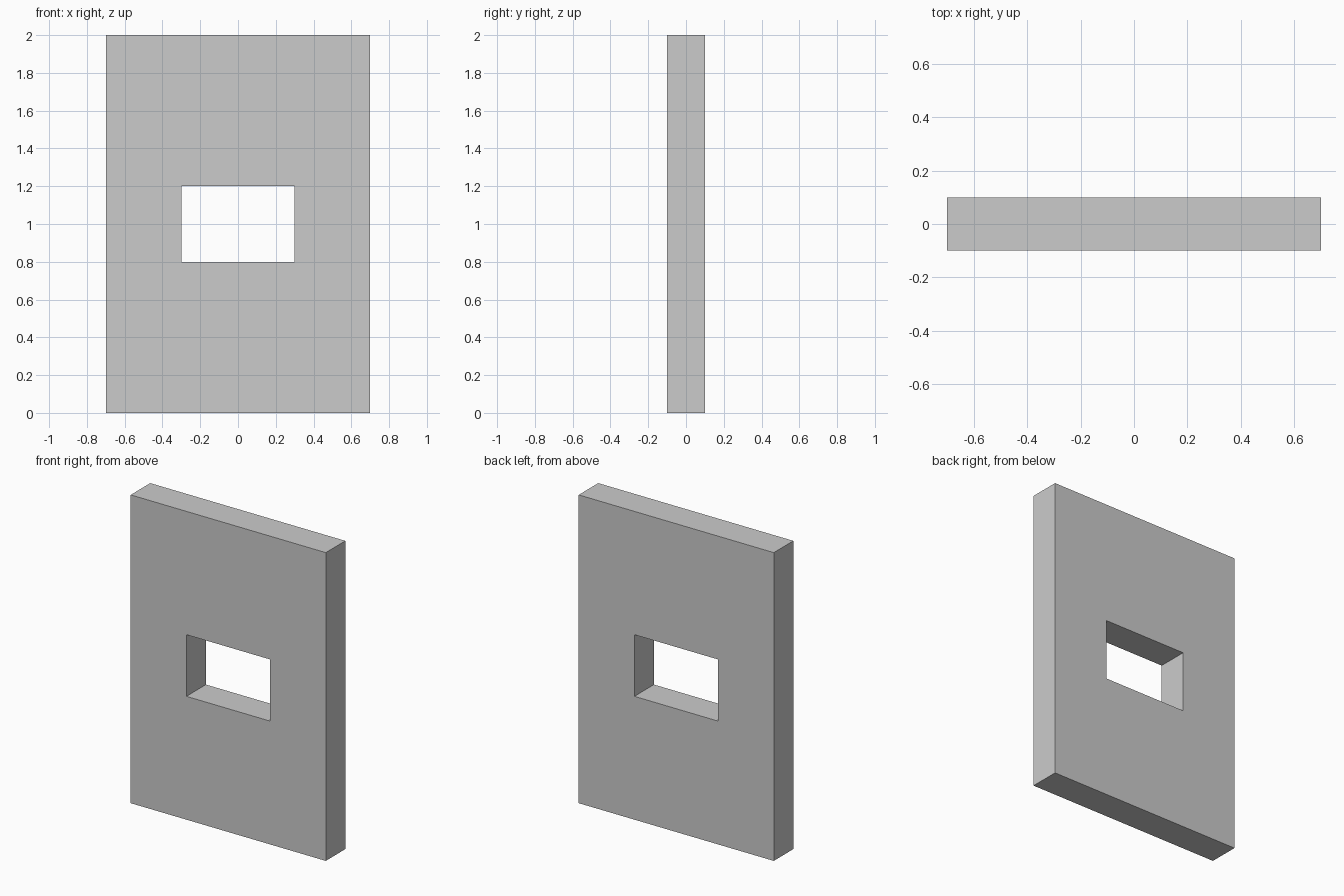
import bpy
import bmesh

if "Cube" in bpy.data.objects:
    bpy.data.objects.remove(bpy.data.objects["Cube"])

WIDTH, DEPTH, HEIGHT = 1.4, 0.2, 2.0
HOLE_W, HOLE_BOTTOM, HOLE_TOP = 0.6, 0.8, 1.2


def ring(bm, half_w, z0, z1, y):
    """Rectangle of four vertices in the plane at y."""
    return [bm.verts.new((x, y, z)) for x, z in
            ((-half_w, z0), (half_w, z0), (half_w, z1), (-half_w, z1))]


bm = bmesh.new()

# Four rings: outer edge and window edge, on the front and the back
front_out, back_out = (ring(bm, WIDTH / 2, 0, HEIGHT, y) for y in (-DEPTH / 2, DEPTH / 2))
front_in, back_in = (ring(bm, HOLE_W / 2, HOLE_BOTTOM, HOLE_TOP, y) for y in (-DEPTH / 2, DEPTH / 2))

# Bridge the rings into the front, window lining, back and outer sides
loop = [front_out, front_in, back_in, back_out]
for a, b in zip(loop, loop[1:] + loop[:1]):
    for i in range(4):
        j = (i + 1) % 4
        bm.faces.new((a[i], a[j], b[j], b[i]))
bmesh.ops.recalc_face_normals(bm, faces=bm.faces)

# Wall panel with a rectangular window
mesh = bpy.data.meshes.new("wall_panel")
bm.to_mesh(mesh)
bm.free()
wall = bpy.data.objects.new("wall_panel", mesh)
bpy.context.collection.objects.link(wall)
